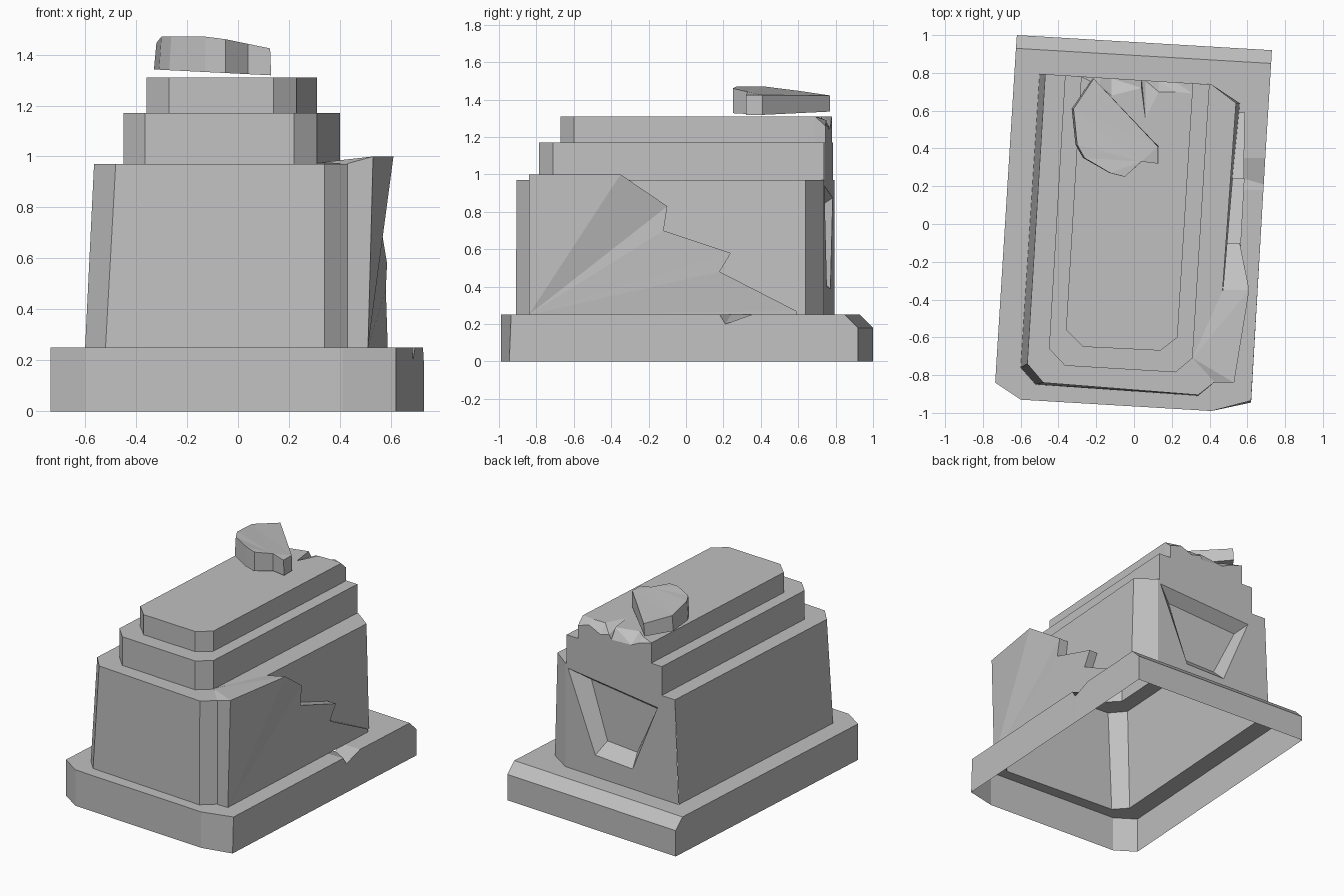
import bpy, bmesh

cube = bpy.data.objects.get("Cube")
if cube:
    bpy.data.objects.remove(cube, do_unlink=True)

stone = bpy.data.materials.new("grey stone")
stone.use_nodes = True
GREY = (0.53, 0.53, 0.53, 1)
stone.diffuse_color = GREY
stone.node_tree.nodes["Principled BSDF"].inputs["Base Color"].default_value = GREY


def finish(name, bm):
    """Weld, orient outwards and link a flat-shaded stone part."""
    bmesh.ops.remove_doubles(bm, verts=bm.verts, dist=0.001)
    bmesh.ops.triangulate(bm, faces=[f for f in bm.faces if len(f.verts) > 4])
    bmesh.ops.recalc_face_normals(bm, faces=bm.faces)
    bm.normal_update()
    facing = 0
    for f in bm.faces:
        c = f.calc_center_median()
        c.z -= 0.6
        facing += f.calc_area() * f.normal.dot(c)
    if facing < 0:
        bmesh.ops.reverse_faces(bm, faces=bm.faces)
    mesh = bpy.data.meshes.new(name)
    bm.to_mesh(mesh)
    bm.free()
    mesh.materials.append(stone)
    obj = bpy.data.objects.new(name, mesh)
    bpy.context.collection.objects.link(obj)
    return obj


def at(points, z):
    return [(x, y, z) for x, y in points]


def face(bm, pts):
    return bm.faces.new([bm.verts.new(p) for p in pts])


def loft(bm, rings, closed=False):
    """Quads between successive rings of equal length."""
    n = len(rings[0])
    for a, b in zip(rings, rings[1:]):
        for i in range(n if closed else n - 1):
            j = (i + 1) % n
            face(bm, [a[i], a[j], b[j], b[i]])


def back_y(x):
    """The slightly turned plane that closes the back."""
    return 0.764 - 0.062 * x


# Outlines run from the back left corner round the front to the back right
body_low = [(-.50, .793), (-.60, -.76), (-.52, -.85), (.34, -.91),
            (.435, -.83), (.56, .64), (.41, .739)]
body_top = [(-.47, .793), (-.565, -.74), (-.48, -.84), (.34, -.905),
            (.435, -.83), (.54, .64), (.41, .739)]
tier_low = [(-.365, .787), (-.45, -.66), (-.365, -.75), (.22, -.785),
            (.31, -.71), (.397, .69), (.40, .739)]
tier_up = [(-.28, .781), (-.36, -.56), (-.27, -.65), (.14, -.67),
           (.23, -.60), (.31, .69), (.31, .745)]

# Plinth: hollow, with a bevelled back edge and a chip in the right edge
bm = bmesh.new()
outer = [(-.735, -.84), (-.60, -.93), (.41, -.99), (.62, -.935), (.685, .18),
         (.687, .21), (.695, .35), (.726, .85), (.73, .92), (-.62, 1.0), (-.625, .93)]
foot = at(outer, 0)
foot[3] = (.62, -.945, 0)
rim = at(outer, .25)
rim[5] = (*outer[5], .20)
for i in (8, 9):
    rim[i] = (*outer[i], .18)
loft(bm, [foot, rim], True)
face(bm, rim[7:])
inner = body_low[1:5] + [(.54, .18), (.58, .24), (.55, .35), body_low[6], body_low[0]]
loft(bm, [rim[:8] + rim[10:], at(inner, .25)], True)
finish("plinth", bm)

# Main block and the step above it, each a hollow wall with a ledge
bm = bmesh.new()
loft(bm, [at(body_low, .25), at(body_top, .97), at(tier_low, .97)])
finish("main_block", bm)
bm = bmesh.new()
loft(bm, [at(tier_low, .97), at(tier_low, 1.17), at(tier_up, 1.17)])
finish("lower_step", bm)

# Upper step: capped, with a broken back edge (x, y of break, height on back)
chips = [(.31, .69, 1.26), (.22, .70, 1.29), (.13, .70, 1.25), (.06, .56, 1.27),
         (.04, .72, 1.24), (-.12, .68, 1.25), (-.18, .73, 1.28), (-.28, .781, 1.31)]
broken_top = [(x, y, 1.31) for x, y, z in chips]
broken_low = [(x, back_y(x), z) for x, y, z in chips]
bm = bmesh.new()
top = at(tier_up, 1.31)
top[6] = broken_low[0]
loft(bm, [at(tier_up, 1.17), top])
face(bm, top[1:6] + broken_top[1:])
for i in range(len(chips) - 1):
    a, b, c, d = broken_low[i], broken_low[i + 1], broken_top[i + 1], broken_top[i]
    face(bm, [a, b, d])
    if b[2] < 1.31:
        face(bm, [b, c, d])
finish("upper_step", bm)

# Back wall: stepped outline around a sunken, sloping-sided panel
bm = bmesh.new()
outline = [(-.50, .25), (.41, .25), (.41, .97), (.40, .97), (.40, 1.17), (.31, 1.17)]
outline += [(x, z) for x, y, z in chips]
outline += [(-.28, 1.17), (-.365, 1.17), (-.365, .97), (-.47, .97)]
panel = [(.39, .94), (-.33, .875), (-.13, .39), (.17, .40)]
floor = [(.26, .87), (-.28, .82), (-.11, .47), (.13, .48)]
edges = []
for loop in (outline, panel):
    vs = [bm.verts.new((x, back_y(x), z)) for x, z in loop]
    edges += [bm.edges.new((vs[i - 1], vs[i])) for i in range(len(vs))]
bmesh.ops.triangle_fill(bm, use_beauty=True, edges=edges, normal=(0, 1, 0))
rim = [(x, back_y(x), z) for x, z in panel]
sunk = [(x, back_y(x) - .08, z) for x, z in floor]
loft(bm, [rim, sunk], True)
face(bm, sunk)
finish("back_wall", bm)

# Cracked slab leaning off the right wall (x, y, z of its outer edge)
crack = [(.51, -.84, .25), (.53, -.84, 1.0), (.61, -.35, 1.0), (.56, -.10, .83),
         (.565, -.12, .70), (.585, .24, .58), (.58, .18, .48), (.587, .59, .27),
         (.587, .59, .25)]
wall = [(.43 + .085 * (y + .83), y, min(z, .972)) for x, y, z in crack]
bm = bmesh.new()
for a, b in zip(crack[1:], crack[2:]):
    face(bm, [crack[0], a, b])
loft(bm, [wall, crack])
face(bm, [(.31, -.71, .975), wall[1], crack[1]])
face(bm, [(.31, -.71, .975), crack[1], crack[2]])
face(bm, [(.31, -.71, .975), crack[2], wall[2]])
finish("cracked_side_slab", bm)

# Broken lump resting on the top
lump = [(-.22, .77), (-.33, .61), (-.31, .42), (-.27, .35), (-.13, .27),
        (-.05, .25), (.04, .33), (.13, .32), (.13, .41)]
bm = bmesh.new()
low = [(x, y, 1.325 - .05 * x) for x, y in lump]
high = [(x * .97, y, 1.47 - .2 * max(0, x + .1) - .15 * max(0, y - .45))
        for x, y in lump]
loft(bm, [low, high], True)
face(bm, low)
face(bm, high)
finish("broken_lump", bm)
